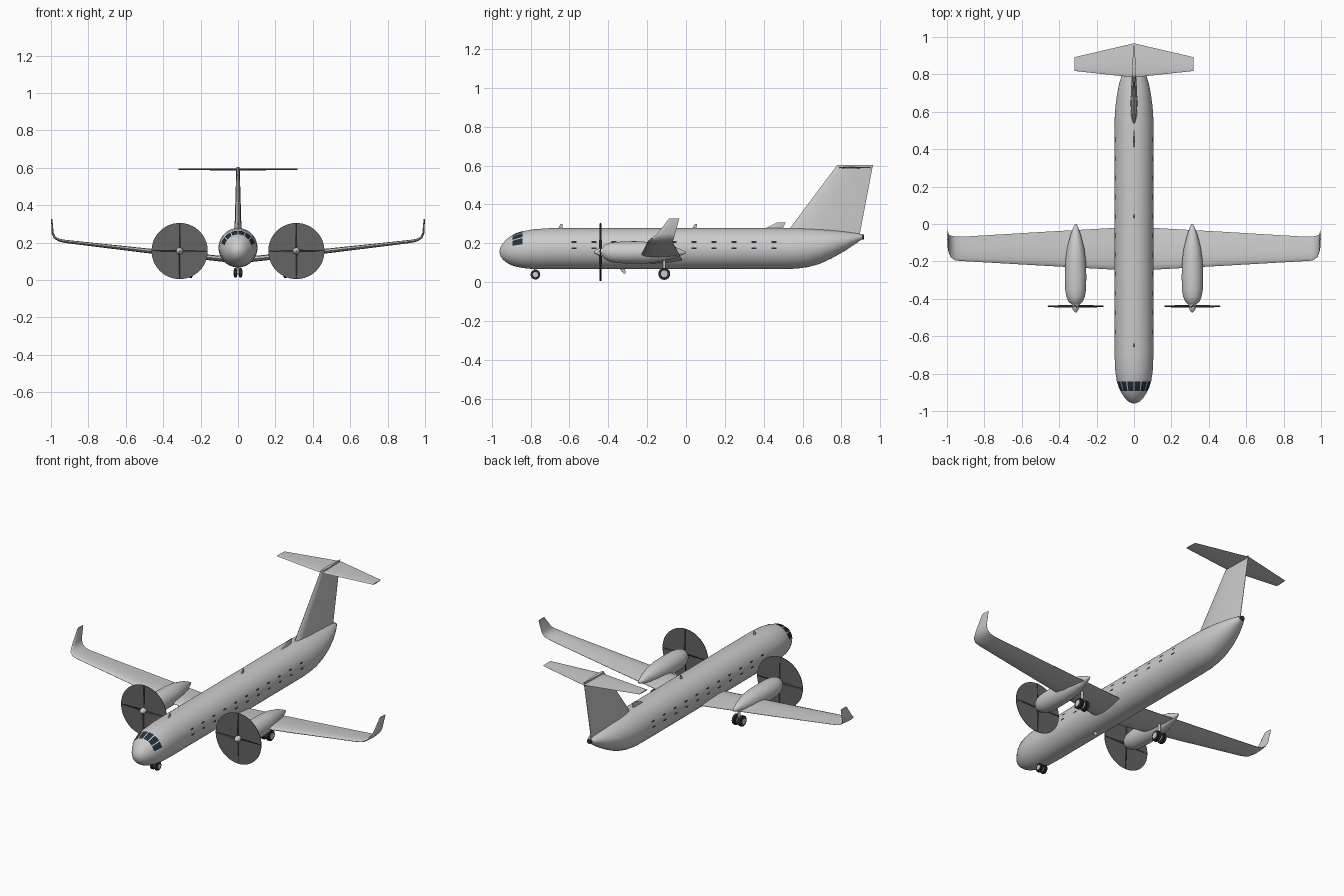
import bpy, bmesh
from math import sin, cos, pi, radians
from mathutils import Matrix, Vector

cube = bpy.data.objects.get("Cube")
if cube:
    bpy.data.objects.remove(cube)


def material(name, rgb):
    m = bpy.data.materials.new(name)
    m.use_nodes = True
    m.diffuse_color = (*rgb, 1)
    bsdf = m.node_tree.nodes["Principled BSDF"]
    bsdf.inputs["Base Color"].default_value = (*rgb, 1)
    bsdf.inputs["Roughness"].default_value = 0.6
    return m


GREY = material("light_grey", (0.6, 0.6, 0.6))
DISC = material("propeller_grey", (0.13, 0.13, 0.13))
DARK = material("dark_grey", (0.04, 0.04, 0.04))
TYRE = material("tyre_black", (0.025, 0.025, 0.025))
GLASS = material("window_navy", (0.015, 0.03, 0.05))


def finish(name, bm, mat, mirror=False, angle=40, solid=True):
    if solid:
        bmesh.ops.recalc_face_normals(bm, faces=bm.faces)
    me = bpy.data.meshes.new(name)
    bm.to_mesh(me)
    bm.free()
    me.materials.append(mat)
    for p in me.polygons:
        p.use_smooth = True
    me.set_sharp_from_angle(angle=radians(angle))
    ob = bpy.data.objects.new(name, me)
    bpy.context.collection.objects.link(ob)
    if mirror:
        ob.modifiers.new("Mirror", 'MIRROR').use_mirror_merge = False
    return ob


def loft(name, rings, mat, mirror=False):
    """Skin a row of closed rings and cap both ends."""
    bm = bmesh.new()
    rows = [[bm.verts.new(p) for p in ring] for ring in rings]
    n = len(rows[0])
    for a, b in zip(rows, rows[1:]):
        for i in range(n):
            j = (i + 1) % n
            bm.faces.new((a[i], a[j], b[j], b[i]))
    bm.faces.new(rows[0])
    bm.faces.new(rows[-1])
    return finish(name, bm, mat, mirror)


def body_ring(y, hw, lo, hi, x=0, n=48):
    zc, hh = (lo + hi) / 2, (hi - lo) / 2
    return [(x + hw * sin(2 * pi * i / n), y, zc + hh * cos(2 * pi * i / n)) for i in range(n)]


FOIL = [(0.03, 0.4), (0.12, 0.8), (0.33, 1), (0.65, 0.7)]


def foil_ring(x, z, lead, trail, thick, tilt=0):
    """Aerofoil section; tilt turns its thickness from z towards -x."""
    t, ring = radians(tilt), []
    half = [(0, 0)] + FOIL + [(1, 0.08)]
    for c, h in half + [(c, -h) for c, h in half[:0:-1]]:
        d = h * thick / 2
        ring.append((x - d * sin(t), lead + c * (trail - lead), z + d * cos(t)))
    return ring


def cone(bm, matrix, r1, r2, depth, seg=24):
    bmesh.ops.create_cone(bm, cap_ends=True, segments=seg, radius1=r1, radius2=r2,
                          depth=depth, matrix=matrix)


T = lambda x, y, z: Matrix.Translation((x, y, z))
R = lambda deg, axis: Matrix.Rotation(radians(deg), 4, axis)

# Fuselage: y, half width, bottom, top
HULL = [(-0.96, 0.004, 0.154, 0.162), (-0.954, 0.022, 0.134, 0.182), (-0.943, 0.038, 0.117, 0.2),
        (-0.925, 0.053, 0.102, 0.219), (-0.9, 0.069, 0.088, 0.238), (-0.875, 0.081, 0.08, 0.25),
        (-0.84, 0.092, 0.073, 0.262), (-0.79, 0.1, 0.068, 0.272), (-0.7, 0.104, 0.067, 0.278),
        (0.5, 0.104, 0.067, 0.278), (0.57, 0.103, 0.07, 0.278), (0.63, 0.099, 0.078, 0.276),
        (0.69, 0.091, 0.095, 0.273), (0.75, 0.08, 0.123, 0.268), (0.82, 0.058, 0.162, 0.26),
        (0.87, 0.037, 0.196, 0.253), (0.905, 0.018, 0.22, 0.246)]
loft("fuselage", [body_ring(*s) for s in HULL], GREY)


def hull_point(y, deg, lift=0.002):
    for a, b in zip(HULL, HULL[1:]):
        if a[0] <= y <= b[0]:
            f = (y - a[0]) / (b[0] - a[0])
            hw, lo, hi = (p + f * (q - p) for p, q in zip(a[1:], b[1:]))
            t = radians(deg)
            return Vector(((hw + lift) * sin(t), y, (lo + hi) / 2 + ((hi - lo) / 2 + lift) * cos(t)))


def patch(bm, y0, y1, a0, a1, ny=6, na=5):
    """Thin plate following the hull between two stations and two angles."""
    grid = [[bm.verts.new(hull_point(y0 + (y1 - y0) * i / ny, a0 + (a1 - a0) * j / na))
             for j in range(na + 1)] for i in range(ny + 1)]
    for i in range(ny):
        for j in range(na):
            bm.faces.new((grid[i][j], grid[i + 1][j], grid[i + 1][j + 1], grid[i][j + 1]))
    bm.normal_update()
    for f in bm.faces:
        c = f.calc_center_median()
        if f.normal.dot(Vector((c.x, 0, c.z - 0.17))) < 0:
            f.normal_flip()


# Cockpit and cabin windows
bm = bmesh.new()
for k in range(3):
    patch(bm, -0.893, -0.842, 2 + 25 * k, 23 + 25 * k)
finish("cockpit_windows", bm, GLASS, True, solid=False)
bm = bmesh.new()
for k in range(11):
    y = -0.576 + 0.1028 * k
    for a in (71.5, 88.5):
        patch(bm, y - 0.013, y + 0.013, a - 2.4, a + 2.4, 1, 2)
finish("cabin_windows", bm, GLASS, True, solid=False)

# Tail cone exhaust
bm = bmesh.new()
cone(bm, T(0, 0.907, 0.233) @ R(-90, 'X'), 0.015, 0.012, 0.016)
finish("tail_exhaust", bm, DARK)

# Wing with upturned tip
WING = [(0, 0.104, -0.25, -0.015, 0.032), (0.5, 0.158, -0.222, -0.043, 0.025),
        (0.92, 0.206, -0.198, -0.068, 0.017), (0.955, 0.213, -0.195, -0.067, 0.015, 20),
        (0.98, 0.227, -0.178, -0.062, 0.013, 50), (0.991, 0.25, -0.148, -0.056, 0.011, 80),
        (0.996, 0.327, -0.088, -0.034, 0.007, 88)]
loft("wing", [foil_ring(*s) for s in WING], GREY, True)

# Tail surfaces
FIN = [(0, 0.24, 0.507, 0.893, 0.04, 90), (0, 0.278, 0.535, 0.9, 0.037, 90),
       (0, 0.603, 0.778, 0.962, 0.018, 90)]
loft("tail_fin", [foil_ring(*s) for s in FIN], GREY)
loft("tailplane", [foil_ring(0, 0.59, 0.784, 0.966, 0.01),
                   foil_ring(0.318, 0.592, 0.818, 0.892, 0.006)], GREY, True)

# Antennas: base lead, base trail, tip lead, tip trail, base z, tip z
for name, a, b, c, d, z0, z1 in [("front_antenna", -0.662, -0.637, -0.645, -0.635, 0.27, 0.3),
                                 ("middle_antenna", 0.028, 0.054, 0.045, 0.056, 0.27, 0.3),
                                 ("dorsal_fin", 0.395, 0.495, 0.468, 0.512, 0.27, 0.307),
                                 ("belly_antenna", -0.345, -0.315, -0.322, -0.31, 0.075, 0.045)]:
    loft(name, [foil_ring(0, z0, a, b, 0.009, 90), foil_ring(0, z1, c, d, 0.005, 90)], GREY)

# Engine nacelles
EX, EZ, PY = 0.312, 0.155, -0.44
NACELLE = [(-0.43, 0.022, 0.133, 0.178), (-0.415, 0.038, 0.117, 0.194), (-0.39, 0.049, 0.104, 0.203),
           (-0.35, 0.056, 0.098, 0.208), (-0.28, 0.057, 0.096, 0.209), (-0.2, 0.055, 0.097, 0.208),
           (-0.13, 0.046, 0.106, 0.202), (-0.06, 0.028, 0.124, 0.184), (-0.02, 0.014, 0.14, 0.166),
           (0, 0.004, 0.148, 0.156)]
loft("engine_nacelle", [body_ring(*s, x=EX, n=32) for s in NACELLE], GREY, True)
SPINNER = [(-0.474, 0.002), (-0.467, 0.009), (-0.455, 0.016), (-0.425, 0.022)]
loft("spinner", [body_ring(y, r, EZ - r, EZ + r, EX, 24) for y, r in SPINNER], GREY, True)

# Propellers
hub = T(EX, PY, EZ)
bm = bmesh.new()
cone(bm, hub @ R(90, 'X'), 0.15, 0.15, 0.003, 64)
finish("propeller_disc", bm, DISC, True)
bm = bmesh.new()
for k in range(4):
    cone(bm, hub @ R(90 * k, 'Y') @ T(0, 0, 0.079) @ R(45, 'Z') @ Matrix.Diagonal((1, 0.25, 1, 1)),
         0.011, 0.006, 0.138, 12)
finish("propeller_blades", bm, DARK, True)


# Landing gear: paired wheels on a strut
def gear(name, x, y, z, r, gap, width, top, mirror):
    tyres, hubs, strut = bmesh.new(), bmesh.new(), bmesh.new()
    for s in (-1, 1):
        m = T(x + s * gap, y, z) @ R(90, 'Y')
        cone(tyres, m, r, r, width * 0.6)
        cone(tyres, m, r * 0.88, r * 0.88, width)
        cone(hubs, m, r * 0.55, r * 0.55, width + 0.004)
    cone(hubs, T(x, y, z) @ R(90, 'Y'), r * 0.2, r * 0.2, gap * 2, 12)
    cone(strut, T(x, y, (z + top) / 2), r * 0.25, r * 0.25, top - z, 12)
    finish(name + "_tyres", tyres, TYRE, mirror)
    finish(name + "_hubs", hubs, GREY, mirror)
    finish(name + "_strut", strut, GREY, mirror)


gear("nose_gear", 0, -0.775, 0.039, 0.025, 0.014, 0.016, 0.09, False)
gear("main_gear", 0.272, -0.112, 0.043, 0.031, 0.019, 0.022, 0.13, True)
